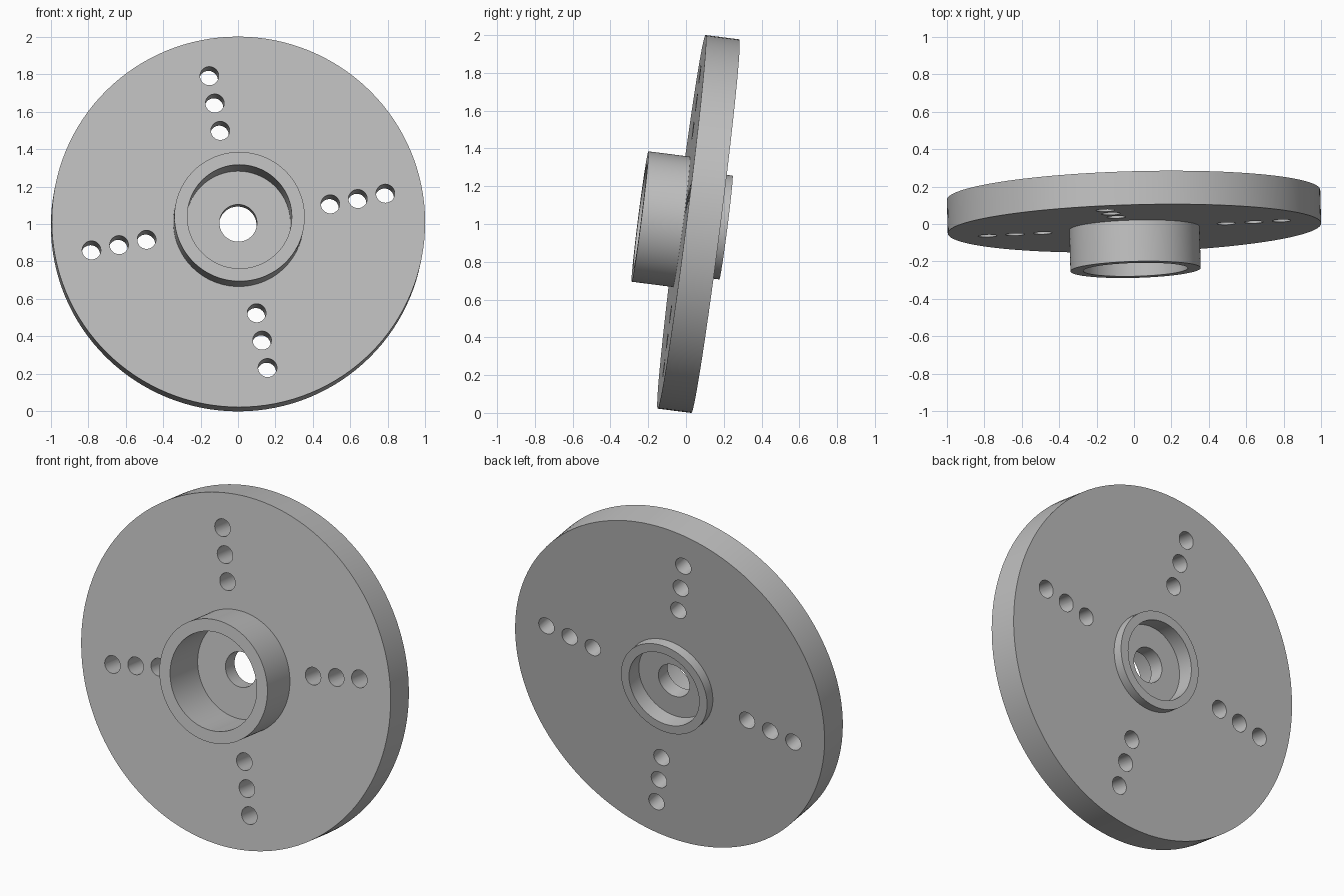
import bpy, bmesh, math
from mathutils import Matrix, Vector

cube = bpy.data.objects.get("Cube")
if cube:
    bpy.data.objects.remove(cube, do_unlink=True)

# Material
grey = bpy.data.materials.new("plain_grey")
grey.use_nodes = True
colour = (0.52, 0.52, 0.52, 1)
grey.diffuse_color = colour
grey.node_tree.nodes["Principled BSDF"].inputs["Base Color"].default_value = colour

# Dimensions along the disc axis (front is positive)
DISC_R, HALF = 0.997, 0.09
HUB_R, BORE_R, HUB_END = 0.348, 0.279, 0.312
LIP_R, RECESS_R, LIP_END = 0.277, 0.226, -0.147
SHAFT_R, WEB_FRONT, WEB_BACK = 0.1, 0.04, -0.05
BOLT_R, BOLT_RADII, ROLL = 0.05, (0.5, 0.65, 0.8), math.radians(11)
SEGMENTS = 128


def finish(name, bm):
    bmesh.ops.recalc_face_normals(bm, faces=bm.faces)
    mesh = bpy.data.meshes.new(name)
    bm.to_mesh(mesh)
    bm.free()
    mesh.materials.append(grey)
    obj = bpy.data.objects.new(name, mesh)
    bpy.context.collection.objects.link(obj)
    return obj


def lathe(name, profile):
    """Turn a closed (radius, height) profile around the local z axis."""
    bm = bmesh.new()
    rings = []
    for i in range(SEGMENTS):
        t = math.tau * i / SEGMENTS
        rings.append([bm.verts.new((r * math.cos(t), r * math.sin(t), z))
                      for r, z in profile])
    n = len(profile)
    for i in range(SEGMENTS):
        a, b = rings[i], rings[(i + 1) % SEGMENTS]
        for j in range(n):
            k = (j + 1) % n
            bm.faces.new((a[j], b[j], b[k], a[k]))
    return finish(name, bm)


# Flange with front hub, back lip and stepped bore
flange = lathe("flange_with_hub", [
    (SHAFT_R, WEB_FRONT), (BORE_R, WEB_FRONT), (BORE_R, HUB_END),
    (HUB_R, HUB_END), (HUB_R, HALF), (DISC_R, HALF),
    (DISC_R, -HALF), (LIP_R, -HALF), (LIP_R, LIP_END),
    (RECESS_R, LIP_END), (RECESS_R, WEB_BACK), (SHAFT_R, WEB_BACK)])

# Four rows of bolt holes
bm = bmesh.new()
for quarter in range(4):
    t = ROLL + quarter * math.pi / 2
    for r in BOLT_RADII:
        bmesh.ops.create_cone(
            bm, cap_ends=True, segments=48, radius1=BOLT_R, radius2=BOLT_R,
            depth=4 * HALF,
            matrix=Matrix.Translation((r * math.cos(t), r * math.sin(t), 0)))
cutter = finish("bolt_hole_cutter", bm)
cutter.hide_render = True

cut = flange.modifiers.new("bolt_holes", "BOOLEAN")
cut.operation = "DIFFERENCE"
cut.solver = "EXACT"
cut.object = cutter
bpy.ops.object.select_all(action="DESELECT")
flange.select_set(True)
bpy.context.view_layer.objects.active = flange
bpy.ops.object.modifier_apply(modifier=cut.name)
bpy.data.objects.remove(cutter, do_unlink=True)
bpy.ops.object.shade_smooth_by_angle(angle=math.radians(30))

# Stand the flange up, leaning slightly back
axis = Vector((0.027, -1, 0.128)).normalized()
side = Vector((0, 0, 1)).cross(axis).normalized()
up = axis.cross(side)
turn = Matrix((side, up, axis)).transposed().to_4x4()
flange.matrix_world = Matrix.Translation((0, 0.066, 1)) @ turn
